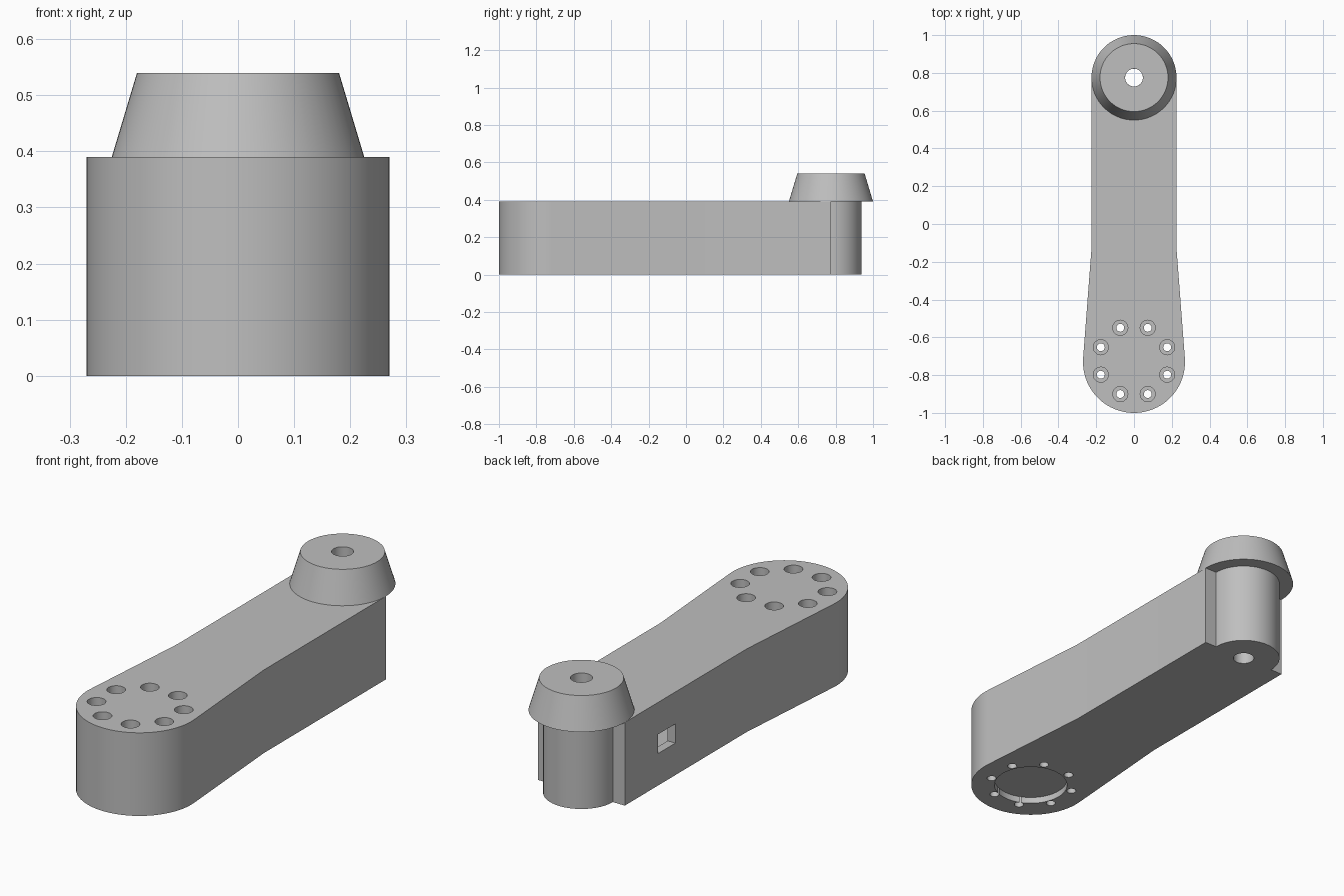
import bpy, bmesh
from math import cos, sin, pi, radians

cube = bpy.data.objects.get("Cube")
if cube:
    bpy.data.objects.remove(cube, do_unlink=True)

HEIGHT = 0.39
HUB_Y = 0.775       # axis of the pulley
PIVOT_Y = -0.73     # axis of the bolted end
NECK = 0.225        # half width of the arm

grey = bpy.data.materials.new("plain_grey")
grey.use_nodes = True
grey.diffuse_color = (0.52, 0.52, 0.52, 1)
grey.node_tree.nodes["Principled BSDF"].inputs["Base Color"].default_value = grey.diffuse_color


def make(name, bm):
    bmesh.ops.recalc_face_normals(bm, faces=bm.faces)
    mesh = bpy.data.meshes.new(name)
    bm.to_mesh(mesh)
    bm.free()
    mesh.materials.append(grey)
    obj = bpy.data.objects.new(name, mesh)
    bpy.context.collection.objects.link(obj)
    return obj


def arc(cy, r, start, end, steps):
    angles = [radians(start + (end - start) * i / steps) for i in range(steps + 1)]
    return [(r * cos(a), cy + r * sin(a)) for a in angles]


def prism(name, outline, z0, z1):
    bm = bmesh.new()
    base = bm.faces.new([bm.verts.new((x, y, z0)) for x, y in outline])
    top = bmesh.ops.extrude_face_region(bm, geom=[base], use_keep_orig=True)["geom"]
    verts = [v for v in top if isinstance(v, bmesh.types.BMVert)]
    bmesh.ops.translate(bm, verts=verts, vec=(0, 0, z1 - z0))
    return make(name, bm)


def disc(name, x, y, r, z0, z1, n=32):
    ring = [(x + r * cos(2 * pi * i / n), y + r * sin(2 * pi * i / n)) for i in range(n)]
    return prism(name, ring, z0, z1)


def box(name, x0, x1, y0, y1, z0, z1):
    return prism(name, [(x0, y0), (x1, y0), (x1, y1), (x0, y1)], z0, z1)


def cut(target, cutter):
    cutter.hide_render = True
    mod = target.modifiers.new("cut", "BOOLEAN")
    mod.operation = "DIFFERENCE"
    mod.solver = "EXACT"
    mod.object = cutter
    bpy.context.view_layer.objects.active = target
    bpy.ops.object.modifier_apply(modifier=mod.name)
    bpy.data.objects.remove(cutter, do_unlink=True)


def smooth(obj):
    bpy.ops.object.select_all(action="DESELECT")
    obj.select_set(True)
    bpy.context.view_layer.objects.active = obj
    bpy.ops.object.shade_smooth_by_angle(angle=radians(30))


# Arm: round bolted end, tapered neck, narrower half-round hub
outline = arc(PIVOT_Y, 0.27, 176, 364, 48)
outline += [(NECK, -0.13), (NECK, HUB_Y)]
outline += arc(HUB_Y, 0.163, 0, 180, 40)
outline += [(-NECK, HUB_Y), (-NECK, -0.13)]
arm = prism("arm", outline, 0, HEIGHT)

# Hollow inside and its small side window
cut(arm, box("cavity", -0.185, 0.185, -0.35, 0.55, 0.04, 0.35))
cut(arm, box("window", -0.3, -0.1, 0.4, 0.53, 0.15, 0.24))

# Shaft bore and shallow round recess underneath
cut(arm, disc("bore", 0, HUB_Y, 0.047, -0.1, 0.5))
cut(arm, disc("recess", 0, PIVOT_Y, 0.165, -0.1, 0.03, 64))

# Ring of eight counterbored screw holes
for i in range(8):
    a = radians(22.5 + 45 * i)
    x, y = 0.19 * cos(a), PIVOT_Y + 0.005 + 0.19 * sin(a)
    cut(arm, disc("screw_hole", x, y, 0.021, -0.1, 0.5, 20))
    cut(arm, disc("counterbore", x, y, 0.04, 0.1, 0.5, 24))
smooth(arm)

# Tapered pulley: closed ring section swept around the axis
bm = bmesh.new()
section = [(0.047, HEIGHT), (0.225, HEIGHT), (0.18, 0.54), (0.047, 0.54)]
N = 64
rings = [[bm.verts.new((r * cos(2 * pi * i / N), HUB_Y + r * sin(2 * pi * i / N), z))
          for i in range(N)] for r, z in section]
for k, ring in enumerate(rings):
    nxt = rings[(k + 1) % len(rings)]
    for i in range(N):
        j = (i + 1) % N
        bm.faces.new((ring[i], ring[j], nxt[j], nxt[i]))
smooth(make("pulley", bm))
